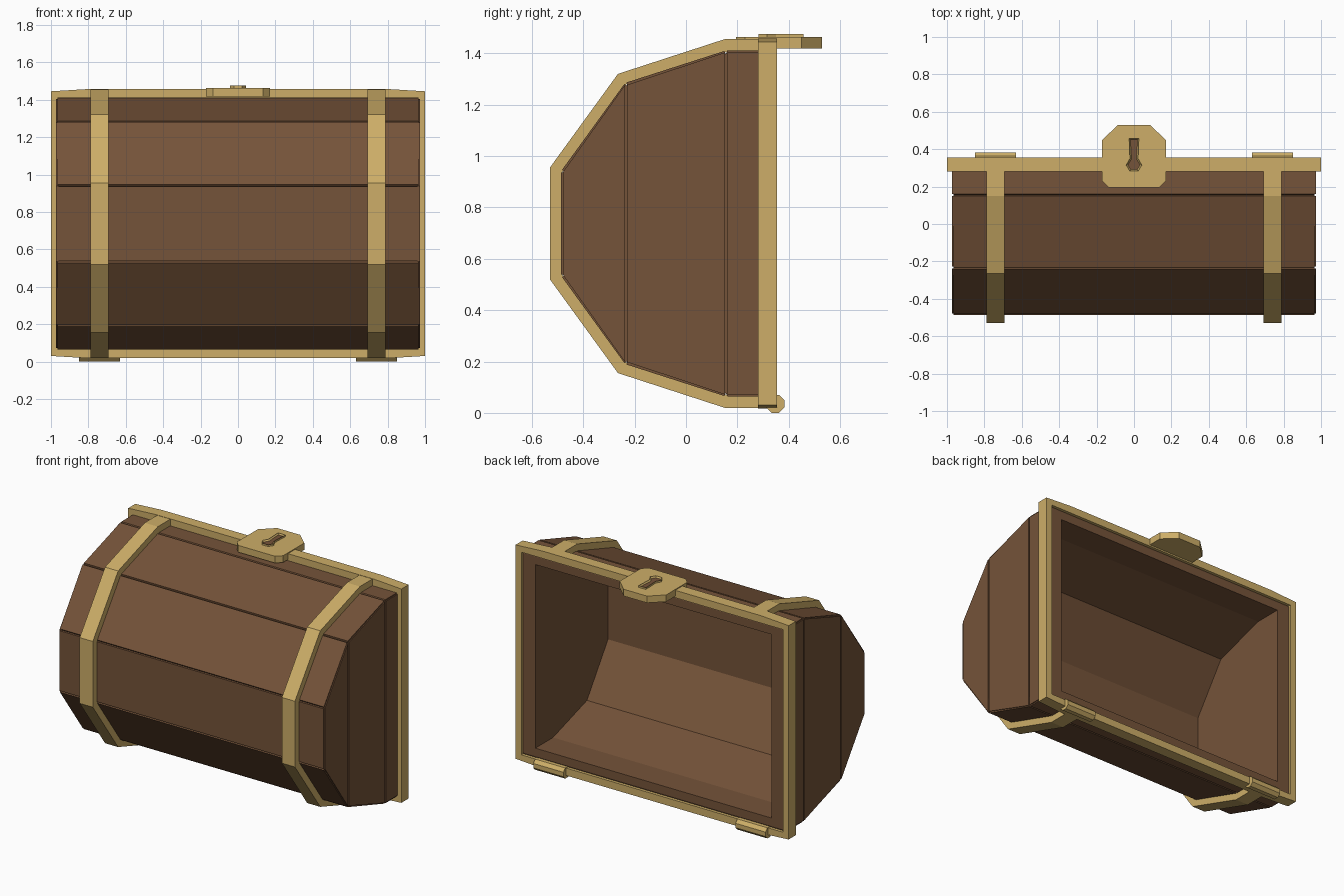
import bpy, bmesh, math
from mathutils import Vector

if "Cube" in bpy.data.objects:
    bpy.data.objects.remove(bpy.data.objects["Cube"])

ZC = 0.7375  # the lid is symmetric about this height


def material(name, rgb):
    m = bpy.data.materials.new(name)
    m.diffuse_color = (*rgb, 1)
    m.use_nodes = True
    m.node_tree.nodes["Principled BSDF"].inputs["Base Color"].default_value = m.diffuse_color
    return m


WOOD = material("brown wood", (0.178, 0.087, 0.041))
BRASS = material("brass", (0.61, 0.423, 0.138))


def finish(bm, name, mat):
    bmesh.ops.recalc_face_normals(bm, faces=bm.faces)
    me = bpy.data.meshes.new(name)
    bm.to_mesh(me)
    bm.free()
    me.materials.append(mat)
    ob = bpy.data.objects.new(name, me)
    bpy.context.collection.objects.link(ob)
    return ob


def place(axis, p, d):
    """2D profile point p at depth d along the axis."""
    if axis == 'X':
        return (d, p[0], p[1])
    if axis == 'Y':
        return (p[0], d, p[1])
    return (p[0], p[1], d)


def prism(name, pts, axis, a, b, mat):
    bm = bmesh.new()
    lo = [bm.verts.new(place(axis, p, a)) for p in pts]
    hi = [bm.verts.new(place(axis, p, b)) for p in pts]
    bm.faces.new(lo)
    bm.faces.new(hi)
    n = len(pts)
    for i in range(n):
        j = (i + 1) % n
        bm.faces.new((lo[i], lo[j], hi[j], hi[i]))
    return finish(bm, name, mat)


def mirrored(half):
    """Complete a (y, z) half profile by mirroring about ZC."""
    return half + [(y, 2 * ZC - z) for y, z in reversed(half)]


outer = mirrored([(0.34, 0.064), (0.155, 0.064), (-0.237, 0.19), (-0.486, 0.533)])
inner = mirrored([(0.34, 0.13), (0.155, 0.13), (-0.20, 0.24), (-0.42, 0.56)])

# Curved shell: seven planks with V grooves at their joints
for i in range(7):
    ia, ib = Vector(inner[i]), Vector(inner[i + 1])
    oa, ob = Vector(outer[i]), Vector(outer[i + 1])
    along = (ob - oa).normalized() * 0.006
    ma, mb = oa.lerp(ia, 0.2), ob.lerp(ib, 0.2)
    prism(f"shell_plank_{i + 1}", [ia, ib, mb, ob - along, oa + along, ma],
          'X', -0.966, 0.966, WOOD)

# End walls: a backing board with three upright boards on it
back = mirrored([(0.34, 0.084), (0.155, 0.084), (-0.225, 0.205), (-0.466, 0.54)])
face = mirrored([(0.34, 0.072), (0.155, 0.072), (-0.232, 0.197), (-0.478, 0.536)])
g = 0.005


def shift(k, d):
    return (face[k][0] + d, face[k][1])


boards = [
    [shift(0, 0), shift(1, g), shift(6, g), shift(7, 0)],
    [shift(1, -g), shift(2, g), shift(5, g), shift(6, -g)],
    [shift(2, -g), shift(3, 0), shift(4, 0), shift(5, -g)],
]
for s, side in ((-1, "left"), (1, "right")):
    prism(f"{side}_end_wall", back, 'X', s * 0.865, s * 0.962, WOOD)
    for k, b in enumerate(boards):
        prism(f"{side}_end_board_{k + 1}", b, 'X', s * 0.96, s * 0.972, WOOD)

# Rim frame around the opening, slightly tapered toward the corners
edge_out = [(-1, 1.445), (-0.8, 1.457), (0.8, 1.457), (1, 1.445)]
edge_in = [(-0.957, 1.408), (-0.8, 1.408), (0.8, 1.408), (0.957, 1.408)]


def loop(half):
    return half + [(x, 2 * ZC - z) for x, z in reversed(half)]


bm = bmesh.new()
rings = [[bm.verts.new((x, y, z)) for x, z in loop(e)]
         for e, y in ((edge_out, 0.28), (edge_out, 0.355), (edge_in, 0.355), (edge_in, 0.28))]
for r in range(4):
    p, q = rings[r], rings[(r + 1) % 4]
    for i in range(8):
        j = (i + 1) % 8
        bm.faces.new((p[i], p[j], q[j], q[i]))
finish(bm, "rim_frame", BRASS)

# Brass bands following the shell, and hinge knuckles below
band_out = mirrored([(0.30, 0.02), (0.15, 0.02), (-0.265, 0.155), (-0.53, 0.52)])
band_in = mirrored([(0.30, 0.07), (0.157, 0.07), (-0.233, 0.196), (-0.48, 0.536)])
knuckle = [(0.348 + 0.038 * math.cos(math.radians(22.5 + 45 * k)),
            0.038 + 0.038 * math.sin(math.radians(22.5 + 45 * k))) for k in range(8)]
low = min(z for _, z in knuckle)
knuckle = [(y, z - low) for y, z in knuckle]
for s, side in ((-1, "left"), (1, "right")):
    prism(f"{side}_band", band_out + band_in[::-1], 'X', s * 0.692, s * 0.788, BRASS)
    prism(f"{side}_hinge", knuckle, 'X', s * 0.63, s * 0.85, BRASS)

# Lock plate overhanging the rim
half_plate = [(0.135, 0.195), (0.17, 0.23), (0.17, 0.45), (0.085, 0.53)]
prism("lock_plate", half_plate + [(-x, y) for x, y in reversed(half_plate)],
      'Z', 1.418, 1.463, BRASS)

# Raised keyhole rim with a sunken brown opening
half_key = [(0.022, 0.283), (0.042, 0.315), (0.022, 0.35), (0.026, 0.457)]
key = prism("keyhole_rim", half_key + [(-x, y) for x, y in reversed(half_key)],
            'Z', 1.455, 1.475, BRASS)
key.data.materials.append(WOOD)
bm = bmesh.new()
bm.from_mesh(key.data)
top = max(bm.faces, key=lambda f: f.calc_center_median().z)
bmesh.ops.inset_individual(bm, faces=[top], thickness=0.009, depth=0)
top.material_index = 1
for v in top.verts:
    v.co.z -= 0.009
bm.to_mesh(key.data)
bm.free()
